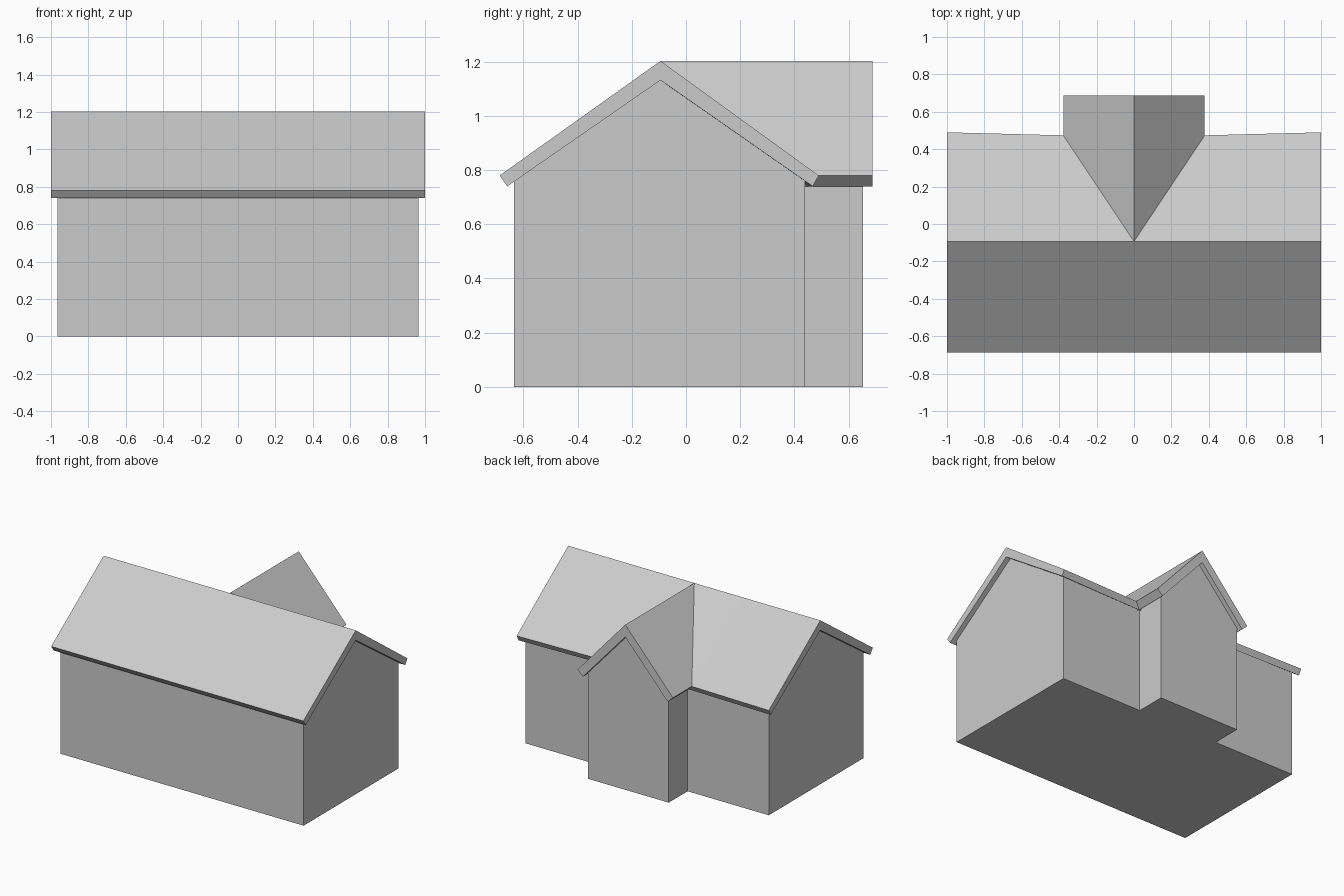
import bpy
import bmesh

if "Cube" in bpy.data.objects:
    bpy.data.objects.remove(bpy.data.objects["Cube"])


def loft(name, sections):
    """Closed solid through matching rings of 3D points."""
    bm = bmesh.new()
    rings = [[bm.verts.new(p) for p in ring] for ring in sections]
    n = len(rings[0])
    for a, b in zip(rings, rings[1:]):
        for i in range(n):
            j = (i + 1) % n
            bm.faces.new((a[i], a[j], b[j], b[i]))
    bm.faces.new(rings[0])
    bm.faces.new(rings[-1])
    bmesh.ops.recalc_face_normals(bm, faces=bm.faces)
    mesh = bpy.data.meshes.new(name)
    bm.to_mesh(mesh)
    bm.free()
    obj = bpy.data.objects.new(name, mesh)
    bpy.context.collection.objects.link(obj)
    return obj


RIDGE_Y, RIDGE_Z = -0.094, 1.203
EAVE_TOP, EAVE_LOW = 0.78, 0.74


def main_roof_section(x, back):
    """Roof slab profile in y-z; back is the y of the rear eave."""
    return [(x, -0.688, EAVE_TOP), (x, RIDGE_Y, RIDGE_Z), (x, back, EAVE_TOP),
            (x, back - 0.022, EAVE_LOW), (x, RIDGE_Y, 1.132), (x, -0.66, EAVE_LOW)]


def wing_roof_section(y):
    """Roof slab profile in x-z."""
    return [(-0.378, y, EAVE_TOP), (0, y, RIDGE_Z), (0.378, y, EAVE_TOP),
            (0.336, y, EAVE_LOW), (0, y, 1.115), (-0.336, y, EAVE_LOW)]


# Main roof: rear eave draws in slightly towards the wing
loft("main_roof", [main_roof_section(x, b) for x, b in
                   ((-1, 0.49), (-0.378, 0.474), (0.378, 0.474), (1, 0.49))])

# Rear wing roof, running into the main ridge
loft("wing_roof", [wing_roof_section(y) for y in (RIDGE_Y, 0.688)])

# Main walls, gable tops embedded in the roof slab
loft("main_walls", [[(x, -0.635, 0), (x, -0.635, 0.777), (x, RIDGE_Y, 1.155),
                     (x, 0.44, 0.777), (x, 0.44, 0)] for x in (-0.965, 0.965)])

# Wing walls
loft("wing_walls", [[(-0.321, y, 0), (-0.321, y, 0.785), (0, y, 1.14),
                     (0.321, y, 0.785), (0.321, y, 0)] for y in (0.44, 0.654)])
